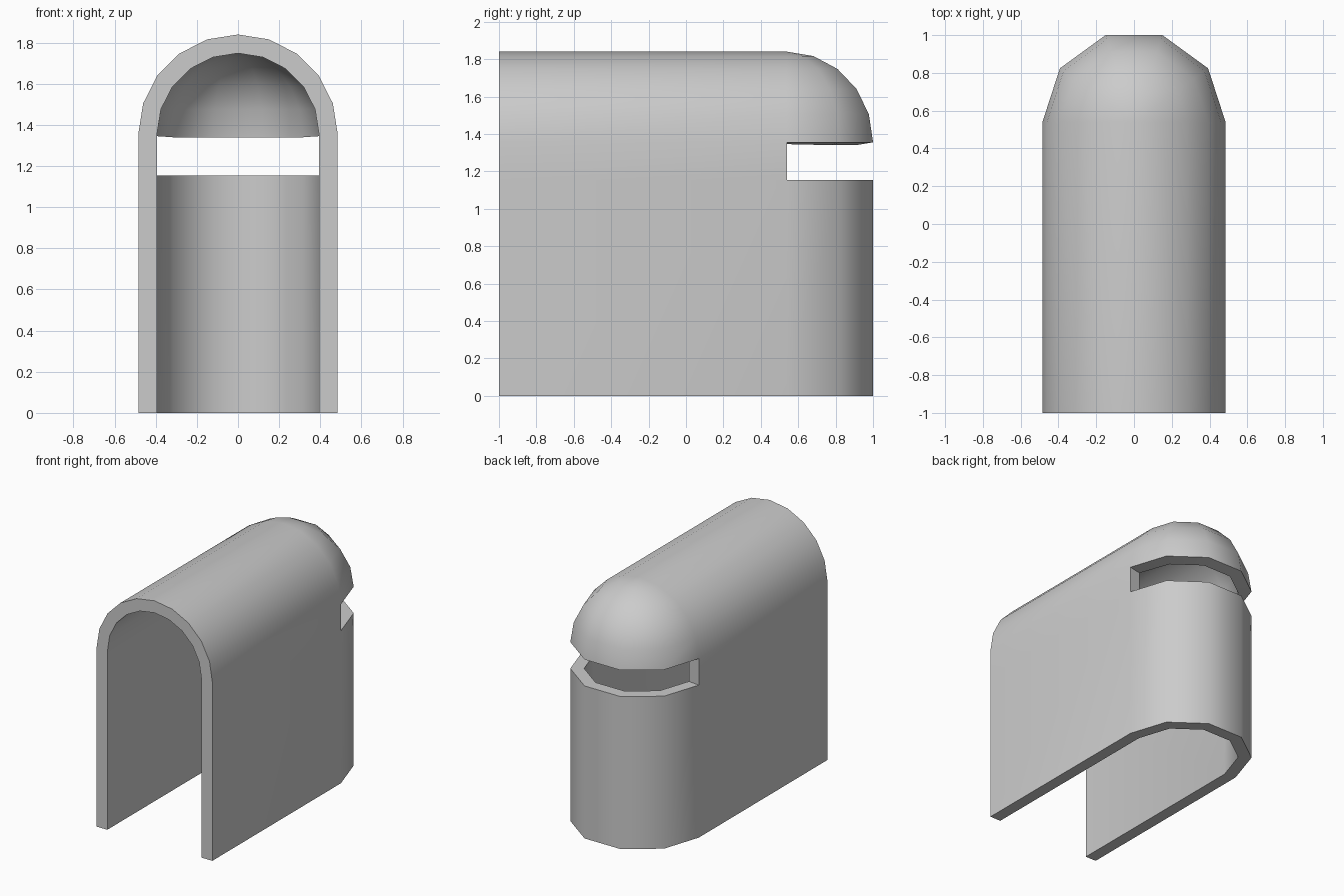
import bpy, bmesh
from math import sin, cos, pi, radians
from mathutils import Vector

if "Cube" in bpy.data.objects:
    bpy.data.objects.remove(bpy.data.objects["Cube"])

R, WALL = 0.485, 0.09          # outer radius, shell thickness
YC, SPRING, SLOT = 0.539, 1.355, 1.155   # round-end centre, arch spring, slot bottom

bm = bmesh.new()


def grid(rows):
    """Skin quads between successive rows of points."""
    vs = [[bm.verts.new(p) for p in row] for row in rows]
    for a, b in zip(vs, vs[1:]):
        for i in range(len(a) - 1):
            bm.faces.new((a[i], a[i + 1], b[i + 1], b[i]))


def ring(radius, z):
    """Half ring of five segments around the round end."""
    return [Vector((radius * cos(i * pi / 5), YC + radius * sin(i * pi / 5), z)) for i in range(6)]


# Straight arched tunnel
profile = [(R, 0), (R, SLOT)]
profile += [(R * cos(i * pi / 10), SPRING + R * sin(i * pi / 10)) for i in range(11)]
profile += [(-R, SLOT), (-R, 0)]
grid([[(x, y, z) for x, z in profile] for y in (-1, YC)])

# Lower round end wall, below the slot
grid([ring(R, 0), ring(R, SLOT)])

# Quarter dome above the slot
grid([ring(R * cos(i * pi / 10), SPRING + R * sin(i * pi / 10)) for i in range(6)])

# Weld the parts and point the normals outward
bmesh.ops.remove_doubles(bm, verts=bm.verts, dist=0.0005)
bmesh.ops.recalc_face_normals(bm, faces=bm.faces)
bm.normal_update()
top = max(bm.faces, key=lambda f: f.calc_center_median().z)
if top.normal.z < 0:
    bmesh.ops.reverse_faces(bm, faces=bm.faces)

mesh = bpy.data.meshes.new("arched_shell")
bm.to_mesh(mesh)
bm.free()
shell = bpy.data.objects.new("arched_shell", mesh)
bpy.context.collection.objects.link(shell)

# Wall thickness inward
mod = shell.modifiers.new("wall", "SOLIDIFY")
mod.thickness = WALL
mod.offset = -1
mod.use_even_offset = True

bpy.context.view_layer.objects.active = shell
shell.select_set(True)
bpy.ops.object.modifier_apply(modifier=mod.name)
bpy.ops.object.shade_smooth_by_angle(angle=radians(40))
